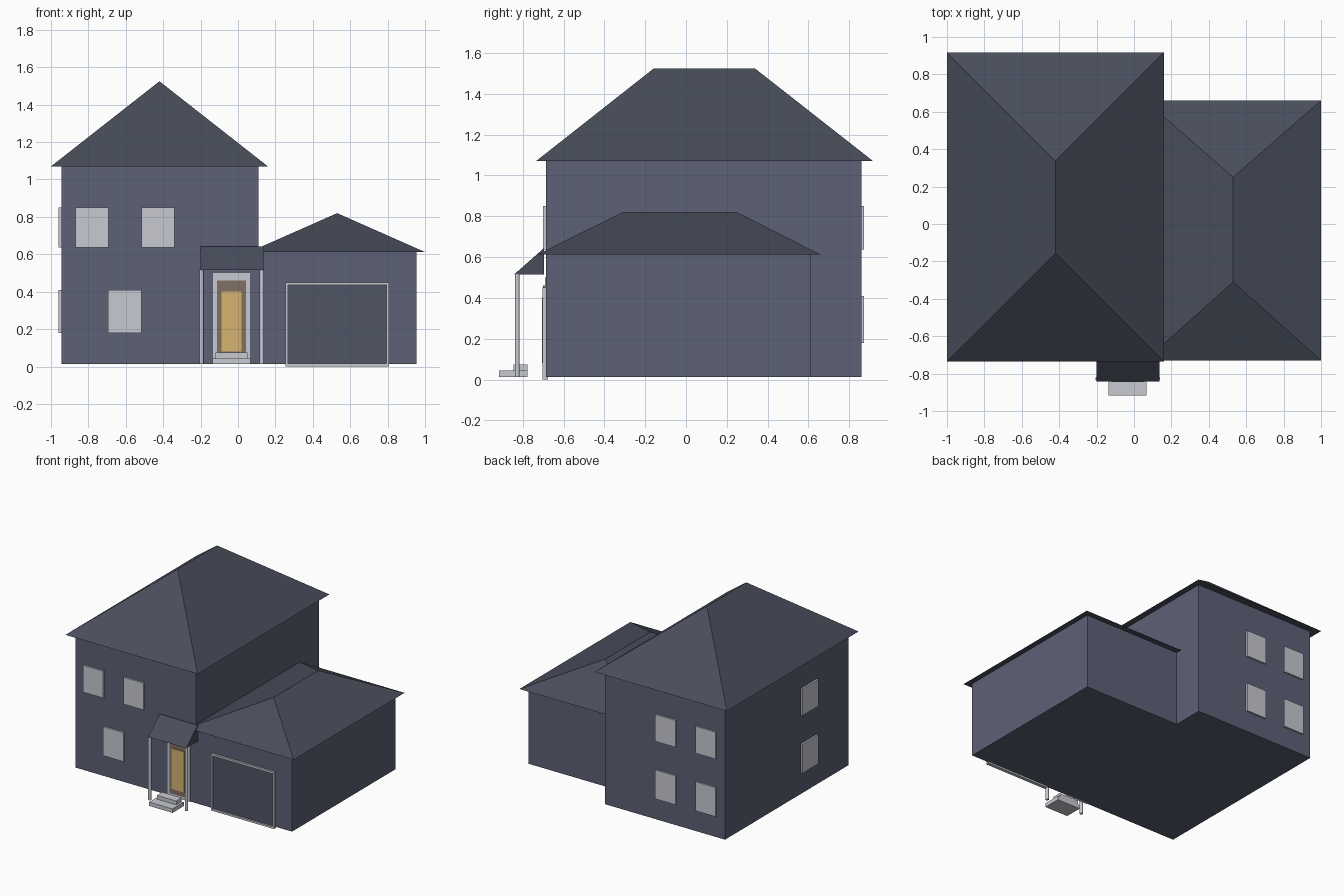
import bpy

if "Cube" in bpy.data.objects:
    bpy.data.objects.remove(bpy.data.objects["Cube"])


def material(name, rgb):
    m = bpy.data.materials.new(name)
    m.diffuse_color = (*rgb, 1)
    m.use_nodes = True
    m.node_tree.nodes["Principled BSDF"].inputs["Base Color"].default_value = m.diffuse_color
    return m


WALL = material("wall_blue", (0.107, 0.120, 0.178))
ROOF = material("roof_slate", (0.065, 0.075, 0.105))
PANEL = material("garage_panel", (0.08, 0.09, 0.13))
TRIM = material("pale_trim", (0.57, 0.59, 0.64))
BROWN = material("door_brown", (0.22, 0.16, 0.12))
GOLD = material("door_gold", (0.67, 0.45, 0.16))


def mesh(name, verts, faces, mat):
    me = bpy.data.meshes.new(name)
    me.from_pydata(verts, [], faces)
    me.materials.append(mat)
    ob = bpy.data.objects.new(name, me)
    bpy.context.collection.objects.link(ob)
    return ob


def prism(name, base, shift, mat):
    """Extrude a planar outline along a shift vector."""
    n = len(base)
    top = [tuple(a + b for a, b in zip(p, shift)) for p in base]
    faces = [list(range(n))[::-1], list(range(n, 2 * n))]
    faces += [[i, (i + 1) % n, n + (i + 1) % n, n + i] for i in range(n)]
    return mesh(name, base + top, faces, mat)


def box(name, x, y, z, mat):
    base = [(x[0], y[0], z[0]), (x[1], y[0], z[0]), (x[1], y[1], z[0]), (x[0], y[1], z[0])]
    return prism(name, base, (0, 0, z[1] - z[0]), mat)


def hip_roof(name, x, y, z, ridge, mat):
    cx = sum(x) / 2
    v = [(x[0], y[0], z[0]), (x[1], y[0], z[0]), (x[1], y[1], z[0]), (x[0], y[1], z[0]),
         (cx, ridge[0], z[1]), (cx, ridge[1], z[1])]
    f = [(3, 2, 1, 0), (0, 1, 4), (1, 2, 5, 4), (2, 3, 5), (3, 0, 4, 5)]
    return mesh(name, v, f, mat)


FRONT, BACK, LEFT, BASE = -0.686, 0.86, -0.945, 0.013

# Walls
outline = [(LEFT, FRONT, BASE), (0.11, FRONT, BASE), (0.11, BACK, BASE), (LEFT, BACK, BASE)]
prism("main_walls", outline, (0, 0, 1.07 - BASE), WALL)
box("garage_walls", (0.11, 0.955), (FRONT, 0.612), (BASE, 0.612), WALL)

# Hip roofs
hip_roof("main_roof", (-1.0, 0.16), (-0.735, 0.917), (1.07, 1.525), (-0.157, 0.337), ROOF)
hip_roof("garage_roof", (0.06, 1.0), (-0.73, 0.66), (0.612, 0.82), (-0.31, 0.25), ROOF)

# Windows
UPPER, LOWER = (0.637, 0.85), (0.18, 0.41)
for x in (-0.87, -0.517):
    box("front_upper_window", (x, x + 0.177), (-0.70, FRONT + 0.01), UPPER, TRIM)
    for z in (UPPER, LOWER):
        box("back_window", (x, x + 0.177), (BACK - 0.01, 0.873), z, TRIM)
box("front_lower_window", (-0.695, -0.516), (-0.70, FRONT + 0.01), LOWER, TRIM)
for z in (UPPER, LOWER):
    box("left_window", (-0.959, LEFT + 0.01), (-0.29, -0.09), z, TRIM)

# Garage door with surrounding frame
box("garage_door", (0.265, 0.795), (-0.691, FRONT + 0.01), (0.013, 0.44), PANEL)
for x in (0.253, 0.793):
    box("garage_frame_side", (x, x + 0.015), (-0.702, FRONT + 0.01), (0.0, 0.45), TRIM)
for z in (0.0, 0.435):
    box("garage_frame_rail", (0.268, 0.793), (-0.702, FRONT + 0.01), (z, z + 0.015), TRIM)

# Entrance door
box("door_surround", (-0.133, 0.065), (-0.692, FRONT + 0.01), (BASE, 0.50), TRIM)
box("door", (-0.113, 0.043), (-0.700, FRONT + 0.01), (0.04, 0.46), BROWN)
box("door_panel", (-0.088, 0.019), (-0.705, FRONT + 0.01), (0.08, 0.402), GOLD)

# Porch canopy and posts
prism("porch_roof", [(-0.20, -0.842, 0.515), (-0.20, -0.697, 0.515), (-0.20, -0.697, 0.643)][::-1],
      (0.335, 0, 0), ROOF)
for x in (-0.195, 0.127):
    bpy.ops.mesh.primitive_cylinder_add(vertices=16, radius=0.012, depth=0.505,
                                        location=(x, -0.827, BASE + 0.2525))
    post = bpy.context.object
    post.name = "porch_post"
    post.data.materials.append(TRIM)
    bpy.ops.object.shade_smooth_by_angle()

# Steps
box("lower_step", (-0.137, 0.068), (-0.917, -0.777), (BASE, 0.044), TRIM)
box("upper_step", (-0.12, 0.05), (-0.845, -0.777), (0.044, 0.074), TRIM)

# Make all face normals point outward
import bmesh
for ob in bpy.data.objects:
    bm = bmesh.new()
    bm.from_mesh(ob.data)
    bmesh.ops.recalc_face_normals(bm, faces=bm.faces)
    bm.to_mesh(ob.data)
    bm.free()
